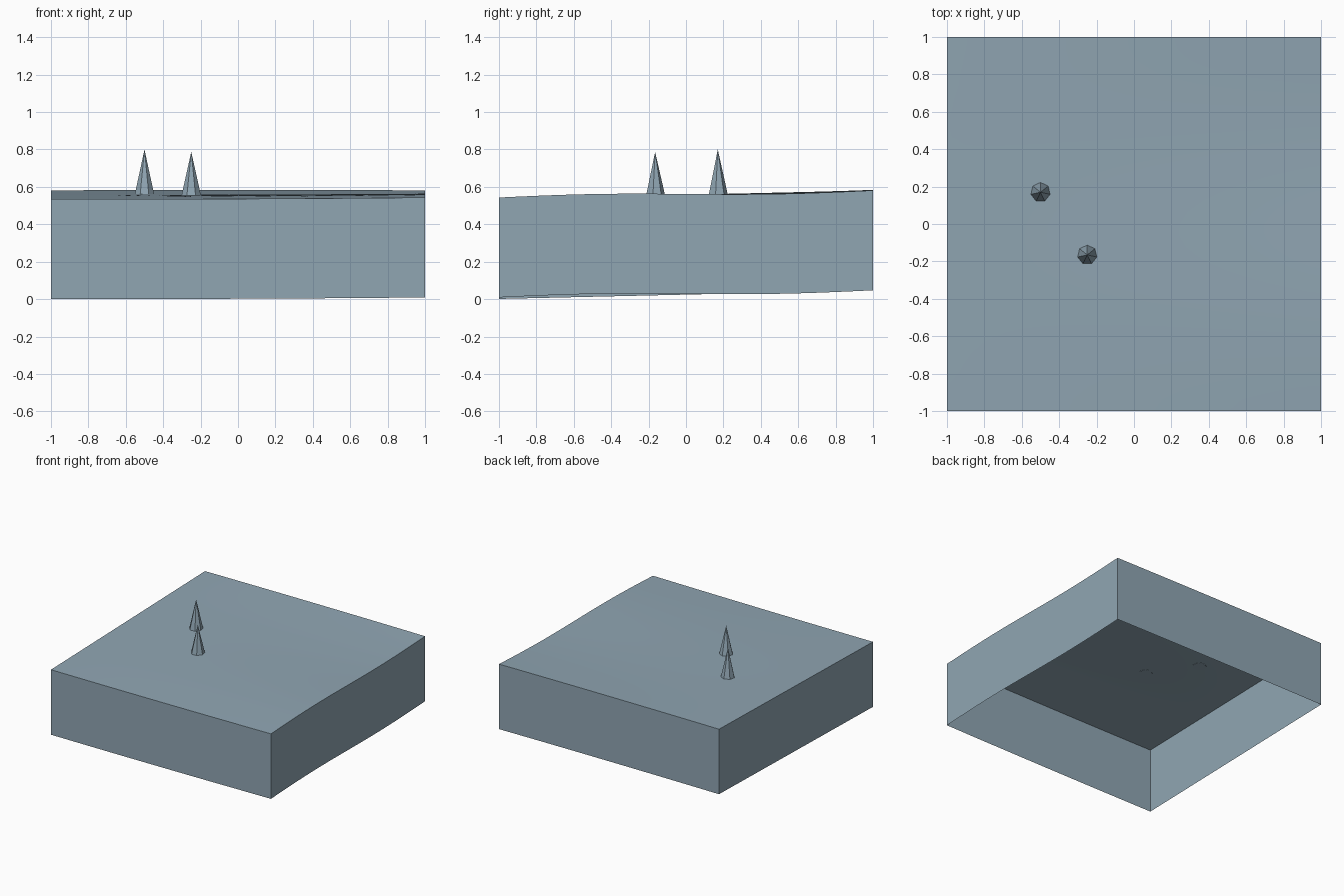
import bpy
import bmesh
import math

cube = bpy.data.objects.get("Cube")
if cube:
    bpy.data.objects.remove(cube)

material = bpy.data.materials.new("blue grey stone")
material.use_nodes = True
COLOUR = (0.28, 0.38, 0.45, 1)
material.diffuse_color = COLOUR
material.node_tree.nodes["Principled BSDF"].inputs["Base Color"].default_value = COLOUR

DEPTH = 0.534


def ground_height(x, y):
    """Gentle slope rising to the back, with a swell along the left side."""
    slope = 0.56 + 0.021 * y + 0.002 * x * (1 - y)
    swell = -0.0045 * (1 + x) * math.sin(math.pi * y)
    return slope + swell + 0.003 * (1 - x * x) * y


def make_object(name, bm):
    mesh = bpy.data.meshes.new(name)
    bm.to_mesh(mesh)
    bm.free()
    obj = bpy.data.objects.new(name, mesh)
    bpy.context.collection.objects.link(obj)
    mesh.materials.append(material)
    return obj


# Ground surface with a skirt of walls, open underneath
bm = bmesh.new()
bmesh.ops.create_grid(bm, x_segments=32, y_segments=32, size=1)
for v in bm.verts:
    v.co.z = ground_height(v.co.x, v.co.y)
rim = [e for e in bm.edges if e.is_boundary]
skirt = bmesh.ops.extrude_edge_only(bm, edges=rim)["geom"]
lower = [g for g in skirt if isinstance(g, bmesh.types.BMVert)]
bmesh.ops.translate(bm, verts=lower, vec=(0, 0, -DEPTH))
bmesh.ops.recalc_face_normals(bm, faces=bm.faces)
bm.normal_update()
# Keep the surface facing up and the walls facing out
if sum(f.normal.z for f in bm.faces) < 0:
    bmesh.ops.reverse_faces(bm, faces=bm.faces)
ground = make_object("terrain_block", bm)
bpy.ops.object.select_all(action="DESELECT")
ground.select_set(True)
bpy.context.view_layer.objects.active = ground
bpy.ops.object.shade_smooth_by_angle(angle=math.radians(30))


# Seven-sided spikes standing on the ground
def spike(name, x, y, tip):
    base = ground_height(x, y) - 0.002
    bm = bmesh.new()
    bmesh.ops.create_cone(bm, cap_ends=True, segments=7, radius1=0.053,
                          radius2=0, depth=tip - base)
    bmesh.ops.remove_doubles(bm, verts=bm.verts, dist=0.0001)
    obj = make_object(name, bm)
    obj.location = (x, y, (tip + base) / 2)


spike("rear_spike", -0.5, 0.17, 0.80)
spike("front_spike", -0.25, -0.165, 0.787)
